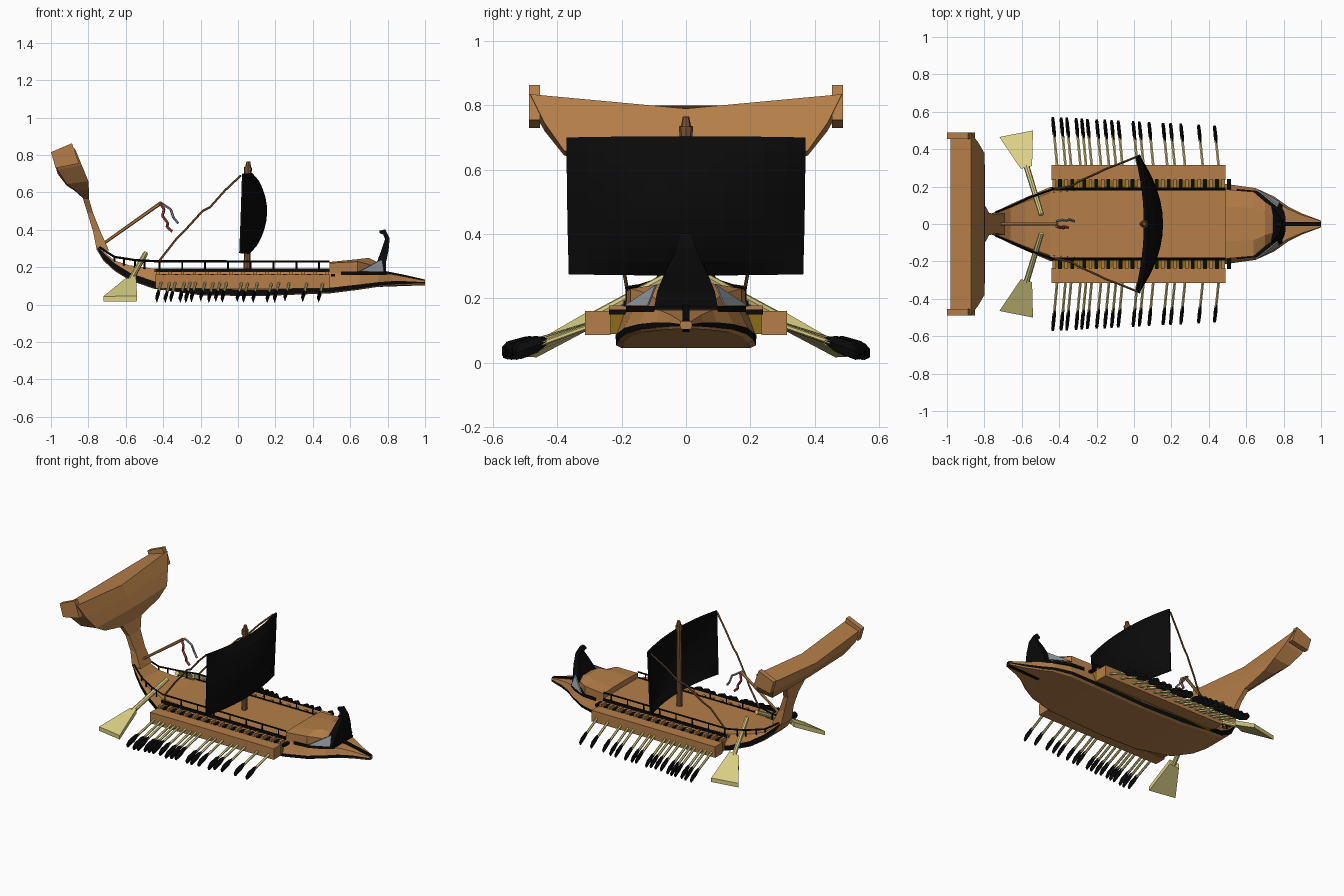
import bpy, bmesh, math, random
from mathutils import Vector, Matrix

if "Cube" in bpy.data.objects:
    bpy.data.objects.remove(bpy.data.objects["Cube"])
random.seed(4)

def mat(name, c):
    m = bpy.data.materials.new(name)
    m.diffuse_color = (*c, 1)
    m.use_nodes = True
    m.node_tree.nodes["Principled BSDF"].inputs["Base Color"].default_value = m.diffuse_color
    return m

WOOD = mat("warm wood", (0.46, 0.21, 0.065))
DARK = mat("dark wood", (0.21, 0.095, 0.036))
BLACK = mat("black paint", (0.003, 0.003, 0.003))
PALE = mat("pale oar wood", (0.70, 0.62, 0.23))
GOLD = mat("old gold", (0.27, 0.15, 0.01))
GREY = mat("grey cloth", (0.27, 0.31, 0.34))
RED = mat("red cloth", (0.42, 0.06, 0.07))

def finish(name, bm, *mats):
    bmesh.ops.recalc_face_normals(bm, faces=bm.faces)
    me = bpy.data.meshes.new(name)
    bm.to_mesh(me)
    bm.free()
    for m in mats:
        me.materials.append(m)
    ob = bpy.data.objects.new(name, me)
    bpy.context.collection.objects.link(ob)
    return ob

def loft_into(bm, rings, rule=None):
    """Skin a list of equal-length closed rings and cap both ends."""
    vs = [[bm.verts.new(p) for p in r] for r in rings]
    n = len(rings[0])
    for a, b in zip(vs, vs[1:]):
        for i in range(n):
            f = bm.faces.new((a[i], a[(i + 1) % n], b[(i + 1) % n], b[i]))
            f.material_index = rule(i) if rule else 0
    bm.faces.new(vs[0])
    bm.faces.new(vs[-1])

def loft(name, rings, *mats, rule=None):
    bm = bmesh.new()
    loft_into(bm, rings, rule)
    return finish(name, bm, *mats)

def boxes(name, specs, m):
    """Each spec is (x0, x1, y0, y1, z0, z1)."""
    bm = bmesh.new()
    for x0, x1, y0, y1, z0, z1 in specs:
        loft_into(bm, [[(x, y0, z0), (x, y1, z0), (x, y1, z1), (x, y0, z1)] for x in (x0, x1)])
    return finish(name, bm, m)

def rods(name, segs, m, n=6):
    """Each segment is (start, end, start radius, end radius)."""
    bm = bmesh.new()
    for a, b, r1, r2 in segs:
        a, b = Vector(a), Vector(b)
        d = b - a
        mx = Matrix.Translation((a + b) / 2) @ d.to_track_quat('Z', 'Y').to_matrix().to_4x4()
        bmesh.ops.create_cone(bm, cap_ends=True, segments=n, radius1=r1, radius2=r2,
                              depth=d.length, matrix=mx)
    return finish(name, bm, m)

def path(pts, r):
    return [(a, b, r, r) for a, b in zip(pts, pts[1:])]

def flip(p, s):
    return (p[0], p[1] * s, p[2])

# Hull: x, bottom z, half width, wale top z, deck z
stations = [(-.75, .285, .06, .305, .31), (-.72, .235, .075, .275, .285), (-.66, .18, .105, .22, .235),
            (-.58, .13, .14, .17, .21), (-.45, .085, .195, .125, .192), (-.2, .05, .217, .085, .19),
            (.1, .045, .217, .08, .19), (.49, .06, .212, .09, .178), (.65, .08, .19, .108, .168),
            (.75, .095, .145, .12, .168), (.82, .10, .095, .125, .163), (.9, .103, .055, .125, .148),
            (1.0, .105, .018, .12, .128)]
rings = []
for x, zb, w, zw, zd in stations:
    half = [(w * .92, zb), (w, zb + .008), (w * 1.01, zw), (w * .86, zd)]
    rings.append([(x, y, z) for y, z in half] + [(x, -y, z) for y, z in reversed(half)])
loft("hull", rings, WOOD, BLACK, rule=lambda i: 1 if i in (1, 5) else 0)

# Black ridge along the ram
loft("ram_ridge", [[(x, -.011, z0), (x, .011, z0), (x, .011, z1), (x, -.011, z1)]
                   for x, z0, z1 in ((.76, .095, .185), (.9, .10, .157), (1.0, .103, .134))], BLACK)

# Raised foredeck and the black band below it
loft("foredeck", [[(x, -w, .16), (x, w, .16), (x, w, z), (x, w * .5, zc), (x, -w * .5, zc), (x, -w, z)]
                  for x, w, z, zc in ((.49, .185, .222, .228), (.64, .172, .23, .243),
                                      (.70, .12, .215, .25), (.76, .08, .19, .22))], WOOD)
loft("bow_band", [[(x, -w, .157), (x, w, .157), (x, w, .176), (x, -w, .176)]
                  for x, w in ((.55, .187), (.65, .178), (.74, .14), (.795, .10))], BLACK)

# Curled bow post: front x z, back x z, half width
curl = [(.79, .165, .72, .165, .10), (.79, .22, .74, .22, .09), (.805, .29, .768, .295, .06),
        (.811, .355, .786, .35, .03), (.787, .402, .776, .375, .018), (.755, .395, .757, .382, .01)]
loft("bow_post", [[(a, -w, b), (a, w, b), (c, w, d), (c, -w, d)] for a, b, c, d, w in curl], BLACK)

# Grey bow plates
bm = bmesh.new()
for s in (1, -1):
    tri = [(.65, .185, .178), (.775, .115, .178), (.765, .09, .242)]
    loft_into(bm, [[(x + o, (y + o) * s, z) for x, y, z in tri] for o in (0, .005)])
finish("bow_plates", bm, GREY)

# Outriggers with rowing benches and deck supports
boxes("outriggers", [(-.44, .49, min(s * .235, s * .315), max(s * .235, s * .315), .085, .16)
                     for s in (1, -1)], WOOD)
boxes("bench_strip", [(-.43, .485, min(s * .18, s * .24), max(s * .18, s * .24), .088, .158)
                      for s in (1, -1)], GOLD)
sup, blk = [], []
for k in range(15):
    x = -.435 + k * .0645
    for s in (1, -1):
        lo, hi = sorted((s * .18, s * .24))
        sup.append((x, x + .018, lo, hi, .15, .178))
        blk.append((x + .03, x + .05, lo, hi, .15, .165))
boxes("deck_supports", sup, WOOD)
boxes("bench_seats", blk, BLACK)
boxes("main_deck", [(-.45, .49, -.186, .186, .174, .19)], WOOD)
boxes("deck_edges", [(-.44, .49, s * .188 - .006, s * .188 + .006, .174, .193) for s in (1, -1)], BLACK)

# Railings
rail = [(-.74, .062, .308), (-.70, .078, .28), (-.66, .094, .255), (-.55, .145, .238),
        (-.44, .184, .232), (.49, .184, .23)]
segs = []
for s in (1, -1):
    segs += path([flip(p, s) for p in rail], .006)
    for x, y, z in [(-.66, .092, .22), (-.61, .115, .21), (-.55, .143, .195), (-.50, .162, .19)]:
        segs.append(((x, y * s, z), (x, y * s, z + .04), .005, .005))
    for k in range(8):
        x = -.42 + k * .122
        segs.append(((x, .184 * s, .185), (x, .184 * s, .23), .005, .005))
rods("railings", segs, BLACK, 4)

# Rowing oars: tip positions along the side
tips = [-.435, -.39, -.36, -.31, -.28, -.25, -.20, -.157, -.12, -.085, -.005, .028, .08,
        .155, .195, .25, .345, .43]
shafts = []
bm = bmesh.new()
for s in (1, -1):
    for x in tips:
        yt = .572 - .045 * (x + .435) / .865
        zt = .03 + random.uniform(-.003, .008)
        a, b = Vector((x + .034, .20, .15)), Vector((x, yt, zt))
        m = a.lerp(b, .76)
        shafts.append((flip(a, s), flip(m, s), .008, .008))
        rr = []
        for t, h, w in ((.70, .008, .007), (.80, .023, .010), (.96, .025, .009), (1.0, .014, .006)):
            c = a.lerp(b, t)
            rr.append([(c.x - w, c.y * s, c.z), (c.x, c.y * s, c.z - h),
                       (c.x + w, c.y * s, c.z), (c.x, c.y * s, c.z + h)])
        loft_into(bm, rr)
finish("oar_blades", bm, BLACK)
rods("oar_shafts", shafts, PALE)

# Steering oars
segs = []
bm = bmesh.new()
for s in (1, -1):
    segs.append(((-.495, .05 * s, .272), (-.575, .31 * s, .13), .014, .016))
    loft_into(bm, [[(x0, y0 * s, z0 - h), (x1, y1 * s, z1 - h), (x1, y1 * s, z1 + h), (x0, y0 * s, z0 + h)]
                   for x0, y0, z0, x1, y1, z1, h in
                   ((-.605, .295, .122, -.545, .31, .14, .016), (-.72, .465, .03, -.54, .50, .032, .014))])
finish("steering_blades", bm, PALE)
rods("steering_shafts", segs, PALE, 8)

# Stern post flaring into a wide fan: front x z, back x z, half width, edge lift
fan = [(-.69, .29, -.755, .29, .06, 0), (-.735, .39, -.775, .39, .05, 0), (-.775, .49, -.805, .49, .06, 0),
       (-.797, .565, -.83, .57, .10, 0), (-.797, .605, -.875, .61, .29, .005),
       (-.80, .65, -.915, .635, .38, .01), (-.835, .725, -.965, .70, .44, .02),
       (-.872, .79, -.98, .755, .485, .045)]
loft("stern_fan", [[(a, -w, b + e), (a, 0, b), (a, w, b + e), (c, w, d + e), (c, 0, d), (c, -w, d + e)]
                   for a, b, c, d, w, e in fan], WOOD)
bm = bmesh.new()
for s in (1, -1):
    side = [(-.85, .755), (-.888, .863), (-1.0, .815), (-.975, .73)]
    loft_into(bm, [[(x, y * s, z) for x, z in side] for y in (.455, .488)])
finish("fan_tips", bm, WOOD)

# Mast with its cap
rods("mast", [((.048, 0, .18), (.052, 0, .72), .018, .015), ((.052, 0, .70), (.054, 0, .735), .02, .022),
              ((.054, 0, .735), (.056, 0, .765), .016, .01)], DARK, 8)

# Billowing sail
bm = bmesh.new()
NU, NV = 10, 12
grid = []
for i in range(NU + 1):
    u = i / NU
    row = []
    for j in range(NV + 1):
        v = 2 * j / NV - 1
        b = 1 - v * v
        x = .012 + .015 * u + .045 * b + .085 * b * math.sin(math.pi * u) ** .7
        row.append(bm.verts.new((x, v * (.363 + .007 * u), .275 + .425 * u)))
    grid.append(row)
for r0, r1 in zip(grid, grid[1:]):
    for j in range(NV):
        bm.faces.new((r0[j], r0[j + 1], r1[j + 1], r1[j]))
sail = finish("sail", bm, BLACK)
sol = sail.modifiers.new("thickness", 'SOLIDIFY')
sol.thickness = .012
sol.offset = 0

# Sail ropes
rope = [(.015, .36, .69), (-.07, .325, .61), (-.15, .295, .52), (-.19, .275, .50),
        (-.29, .23, .39), (-.33, .205, .35), (-.42, .185, .235)]
rods("sail_ropes", sum([path([flip(p, s) for p in rope], .006) for s in (1, -1)], []), DARK, 5)

# Stern pole with hanging ribbons
rods("stern_pole", [((-.735, 0, .315), (-.41, 0, .545), .008, .01)], WOOD)
rods("grey_ribbon", path([(-.415, .015, .545), (-.385, .022, .525), (-.36, .018, .51),
                          (-.345, .024, .465), (-.32, .015, .435)], .007), GREY, 5)
rods("red_ribbon", path([(-.415, -.012, .54), (-.395, -.02, .51), (-.405, -.014, .475),
                         (-.375, -.022, .435), (-.38, -.015, .415), (-.352, -.018, .39)], .008), RED, 5)
